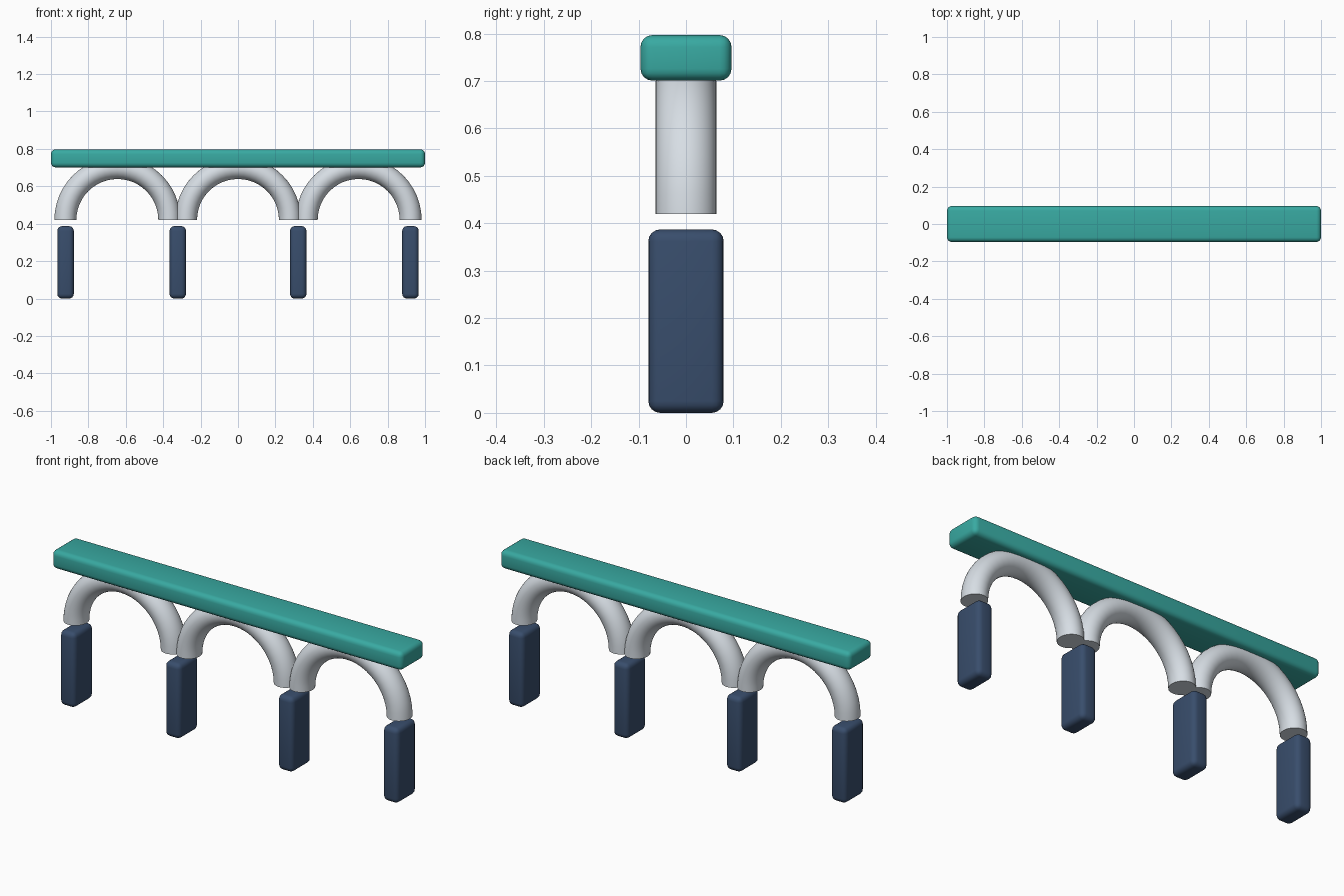
import bpy, bmesh
from math import sin, cos, pi
from mathutils import Vector

if "Cube" in bpy.data.objects:
    bpy.data.objects.remove(bpy.data.objects["Cube"])


def material(name, color):
    m = bpy.data.materials.new(name)
    m.diffuse_color = color
    m.use_nodes = True
    m.node_tree.nodes["Principled BSDF"].inputs["Base Color"].default_value = m.diffuse_color
    return m


TEAL = material("teal", (0.04, 0.40, 0.36, 1))
NAVY = material("navy", (0.04, 0.075, 0.15, 1))
PALE = material("pale", (0.68, 0.73, 0.78, 1))


def finish(bm, name, mat):
    bmesh.ops.recalc_face_normals(bm, faces=bm.faces)
    mesh = bpy.data.meshes.new(name)
    bm.to_mesh(mesh)
    bm.free()
    mesh.materials.append(mat)
    ob = bpy.data.objects.new(name, mesh)
    bpy.context.collection.objects.link(ob)
    bpy.ops.object.select_all(action="DESELECT")
    ob.select_set(True)
    bpy.context.view_layer.objects.active = ob
    bpy.ops.object.shade_smooth_by_angle(angle=0.7)
    return ob


def rounded_box(name, center, size, mat, bevel=0.025):
    bm = bmesh.new()
    bmesh.ops.create_cube(bm, size=1)
    bmesh.ops.scale(bm, vec=size, verts=bm.verts)
    bmesh.ops.bevel(bm, geom=bm.edges[:], offset=bevel, segments=4,
                    profile=0.5, affect="EDGES")
    finish(bm, name, mat).location = center


def arch(name, x, radius=0.278, half_w=0.059, half_d=0.064, base=0.42):
    # Elliptical section swept along a half circle, with capped feet
    bm = bmesh.new()
    steps, sides = 24, 32
    rings = []
    for i in range(steps + 1):
        a = pi * i / steps
        ring = []
        for j in range(sides):
            t = 2 * pi * j / sides
            r = radius + half_w * cos(t)
            ring.append(bm.verts.new((r * cos(a), half_d * sin(t), r * sin(a))))
        rings.append(ring)
    for a, b in zip(rings, rings[1:]):
        for j in range(sides):
            k = (j + 1) % sides
            bm.faces.new((a[j], a[k], b[k], b[j]))
    bm.faces.new(rings[0])
    bm.faces.new(rings[-1])
    finish(bm, name, PALE).location = Vector((x, 0, base))


# Deck
rounded_box("deck", (0, 0, 0.749), (2, 0.192, 0.096), TEAL)

# Arches
for n, x in enumerate((-0.645, 0, 0.645), 1):
    arch(f"arch_{n}", x)

# Piers
for n, x in enumerate((-0.922, -0.322, 0.322, 0.922), 1):
    rounded_box(f"pier_{n}", (x, 0, 0.1935), (0.088, 0.159, 0.387), NAVY)
